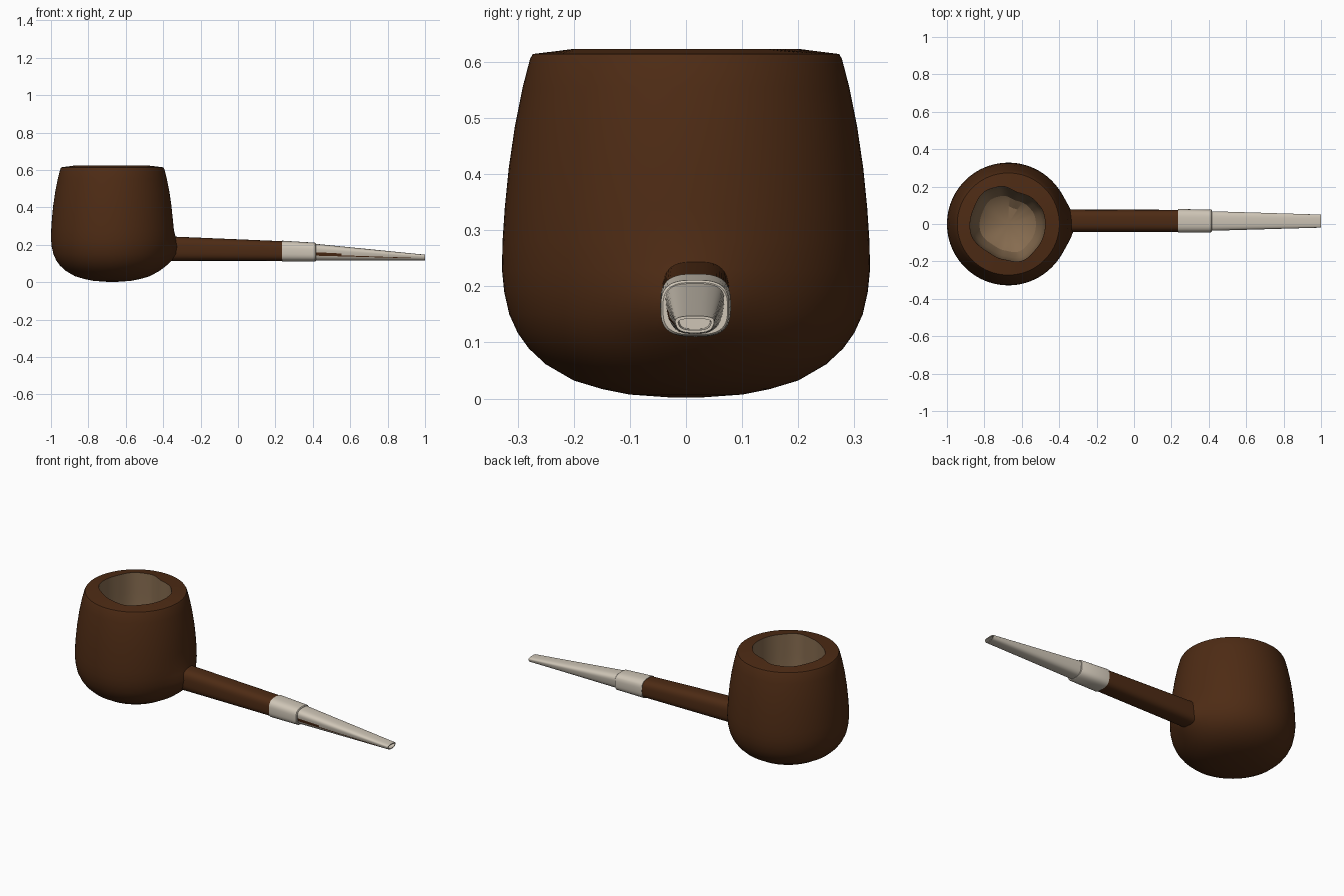
import bpy, bmesh, math

if "Cube" in bpy.data.objects:
    bpy.data.objects.remove(bpy.data.objects["Cube"])


def mat(name, col):
    m = bpy.data.materials.new(name)
    m.diffuse_color = (*col, 1)
    m.use_nodes = True
    m.node_tree.nodes["Principled BSDF"].inputs["Base Color"].default_value = m.diffuse_color
    return m


BROWN = mat("briar brown", (0.075, 0.024, 0.007))
CREAM = mat("ivory cream", (0.62, 0.56, 0.47))
TAN = mat("chamber tan", (0.24, 0.15, 0.08))


def loft(name, rings, mats, pick=None, angle=40):
    """Skin a list of closed rings, capping both ends."""
    bm = bmesh.new()
    vs = [[bm.verts.new(p) for p in r] for r in rings]
    n = len(vs[0])
    for i in range(len(vs) - 1):
        for j in range(n):
            k = (j + 1) % n
            f = bm.faces.new((vs[i][j], vs[i][k], vs[i + 1][k], vs[i + 1][j]))
            if pick:
                f.material_index = pick(i, j)
    bm.faces.new(vs[0][::-1])
    cap = bm.faces.new(vs[-1])
    if pick:
        cap.material_index = pick(len(vs) - 2, 0)
    bmesh.ops.recalc_face_normals(bm, faces=bm.faces)
    me = bpy.data.meshes.new(name)
    bm.to_mesh(me)
    bm.free()
    for m in mats:
        me.materials.append(m)
    ob = bpy.data.objects.new(name, me)
    bpy.context.collection.objects.link(ob)
    bpy.ops.object.select_all(action='DESELECT')
    ob.select_set(True)
    bpy.context.view_layer.objects.active = ob
    bpy.ops.object.shade_smooth_by_angle(angle=math.radians(angle))
    return ob


# Bowl: turned outside with a small swelling where the shank joins
CX, N = -0.672, 96
OUTER = [(0.03, 0.002), (0.10, 0.007), (0.15, 0.017), (0.20, 0.032), (0.25, 0.061),
         (0.28, 0.089), (0.30, 0.117), (0.315, 0.15), (0.324, 0.19), (0.328, 0.23),
         (0.327, 0.28), (0.323, 0.34), (0.316, 0.41), (0.305, 0.485), (0.291, 0.555),
         (0.278, 0.605), (0.273, 0.614)]
# Chamber outline: a hand-cut rounded square (degrees, radius)
CHAMBER = [(0, .197), (20, .197), (39, .190), (73, .176), (104, .206), (127, .214),
           (157, .202), (194, .206), (237, .184), (261, .190), (292, .210),
           (319, .199), (360, .197)]


def chamber_radius(deg):
    for (a, ra), (b, rb) in zip(CHAMBER, CHAMBER[1:]):
        if a <= deg <= b:
            t = (deg - a) / (b - a)
            t = t * t * (3 - 2 * t)
            return ra + (rb - ra) * t


def outer_ring(r, z):
    ring = []
    for j in range(N):
        a = 2 * math.pi * j / N
        d = (a + math.pi) % (2 * math.pi) - math.pi
        rr = r + 0.032 * math.exp(-(d / 0.33) ** 2 - ((z - 0.165) / 0.07) ** 2)
        ring.append((CX + rr * math.cos(a), rr * math.sin(a), z))
    return ring


def inner_ring(s, z):
    ring = []
    for j in range(N):
        a = 2 * math.pi * j / N
        r = chamber_radius(360 * j / N) * s
        ring.append((CX + r * math.cos(a), r * math.sin(a), z))
    return ring


rings = [outer_ring(r, z) for r, z in OUTER]
rings += [inner_ring(s, z) for s, z in
          [(1, 0.623), (0.99, 0.5), (0.97, 0.35), (0.90, 0.23), (0.75, 0.16),
           (0.5, 0.125), (0.1, 0.115)]]
rim = len(OUTER)
loft("bowl", rings, [BROWN, TAN], lambda i, j: 1 if i >= rim else 0, 30)


# Stem parts: rounded-square sections lofted along x
def section(x, y0, y1, z0, z1, power=3.0, taper=0.0, n=48):
    ring = []
    for j in range(n):
        a = 2 * math.pi * j / n
        c, s = math.cos(a), math.sin(a)
        u = math.copysign(abs(c) ** (2 / power), c)
        v = math.copysign(abs(s) ** (2 / power), s)
        ring.append((x, (y0 + y1) / 2 + (y1 - y0) / 2 * u * (1 + taper * (v - 1) / 2),
                     (z0 + z1) / 2 + (z1 - z0) / 2 * v))
    return ring


loft("shank", [section(-0.42, -0.046, 0.078, 0.113, 0.25),
               section(-0.33, -0.043, 0.077, 0.114, 0.243),
               section(0.24, -0.042, 0.076, 0.114, 0.219)], [BROWN])

loft("ferrule", [section(0.235, -0.046, 0.080, 0.110, 0.222),
                 section(0.412, -0.045, 0.077, 0.111, 0.211),
                 section(0.416, -0.041, 0.074, 0.114, 0.207)], [CREAM])

# Mouthpiece: tapers to a thin, open bit
START, END = (-0.042, 0.074, 0.115, 0.206), (-0.023, 0.054, 0.117, 0.147)
bit = []
for i in range(9):
    t = i / 8
    vals = [a + (b - a) * t for a, b in zip(START, END)]
    bit.append(section(0.405 + 0.595 * t, *vals, 3.0, 0.25))
bit.append(section(1.0, -0.017, 0.048, 0.122, 0.142, 3.0, 0.25))
bit.append(section(0.94, -0.015, 0.046, 0.124, 0.143, 3.0, 0.25))


# A thin brown streak of the inner core shows on the front side
def streak(i, j):
    wide = (24, 25) if i < 2 else (25,)
    return 1 if i < 7 and j in wide else 0


loft("mouthpiece", bit, [CREAM, BROWN], streak)
